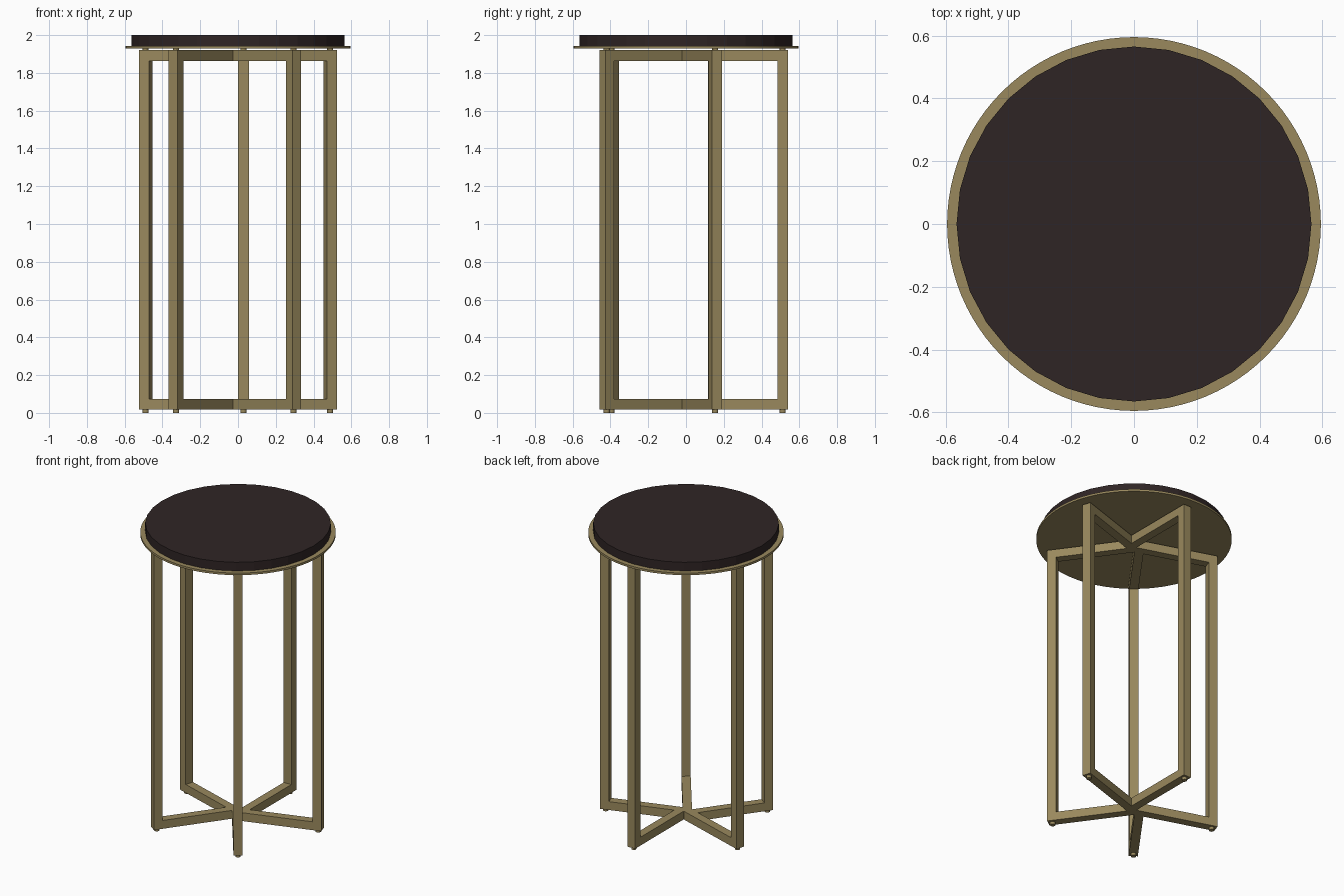
import bpy, bmesh, math
from mathutils import Matrix

cube = bpy.data.objects.get("Cube")
if cube:
    bpy.data.objects.remove(cube, do_unlink=True)


def make_material(name, rgb, rough, metal=0.0):
    mat = bpy.data.materials.new(name)
    mat.use_nodes = True
    mat.diffuse_color = (*rgb, 1)
    node = mat.node_tree.nodes["Principled BSDF"]
    node.inputs["Base Color"].default_value = (*rgb, 1)
    node.inputs["Roughness"].default_value = rough
    node.inputs["Metallic"].default_value = metal
    return mat


brass = make_material("aged brass", (0.32, 0.25, 0.11), 0.5)
wood = make_material("dark wood", (0.028, 0.018, 0.018), 0.6)


def disc(name, radius, low, high, sides, mat, x=0, y=0):
    bpy.ops.mesh.primitive_cylinder_add(vertices=sides, radius=radius, depth=high - low,
                                        location=(x, y, (low + high) / 2))
    obj = bpy.context.object
    obj.name = name
    obj.data.materials.append(mat)
    return obj


def bracket(name, angle, reach, shift):
    """C-shaped flat bracket: foot bar, upright and top bar in one solid."""
    outer = reach + BAR / 2
    inner = outer - BAR
    outline = [(0, LOW), (outer, LOW), (outer, HIGH), (0, HIGH),
               (0, HIGH - BAR), (inner, HIGH - BAR), (inner, LOW + BAR), (0, LOW + BAR)]
    bm = bmesh.new()
    face = bm.faces.new([bm.verts.new((r, -shift - BAR / 2, z)) for r, z in outline])
    grown = bmesh.ops.extrude_face_region(bm, geom=[face])["geom"]
    bmesh.ops.translate(bm, vec=(0, BAR, 0),
                        verts=[v for v in grown if isinstance(v, bmesh.types.BMVert)])
    bmesh.ops.recalc_face_normals(bm, faces=bm.faces)
    bm.transform(Matrix.Rotation(angle, 4, "Z"))
    mesh = bpy.data.meshes.new(name)
    bm.to_mesh(mesh)
    bm.free()
    obj = bpy.data.objects.new(name, mesh)
    obj.data.materials.append(brass)
    bpy.context.collection.objects.link(obj)


# Table top: wooden slab on a thin brass plate
disc("wood_top", 0.565, 1.94, 2.0, 32, wood)
plate = disc("brass_plate", 0.595, 1.928, 1.942, 96, brass)
bpy.ops.object.shade_smooth_by_angle(angle=math.radians(30))

# Five brackets meeting at the centre, each slightly off the radial line
BAR, LOW, HIGH, REACH = 0.056, 0.018, 1.92, 0.512
for i, shift in enumerate((0.004, 0.029, -0.006, 0.033, 0.009)):
    angle = math.radians(18 + 72 * i)
    bracket(f"leg_bracket_{i + 1}", angle, REACH, shift)
    x = REACH * math.cos(angle) + shift * math.sin(angle)
    y = REACH * math.sin(angle) - shift * math.cos(angle)
    # Foot under each upright and spacer below the plate
    for part, low, high in (("foot", 0, LOW + 0.004), ("spacer", HIGH - 0.004, 1.93)):
        disc(f"{part}_{i + 1}", 0.016, low, high, 16, brass, x, y)
        bpy.ops.object.shade_smooth_by_angle(angle=math.radians(30))
